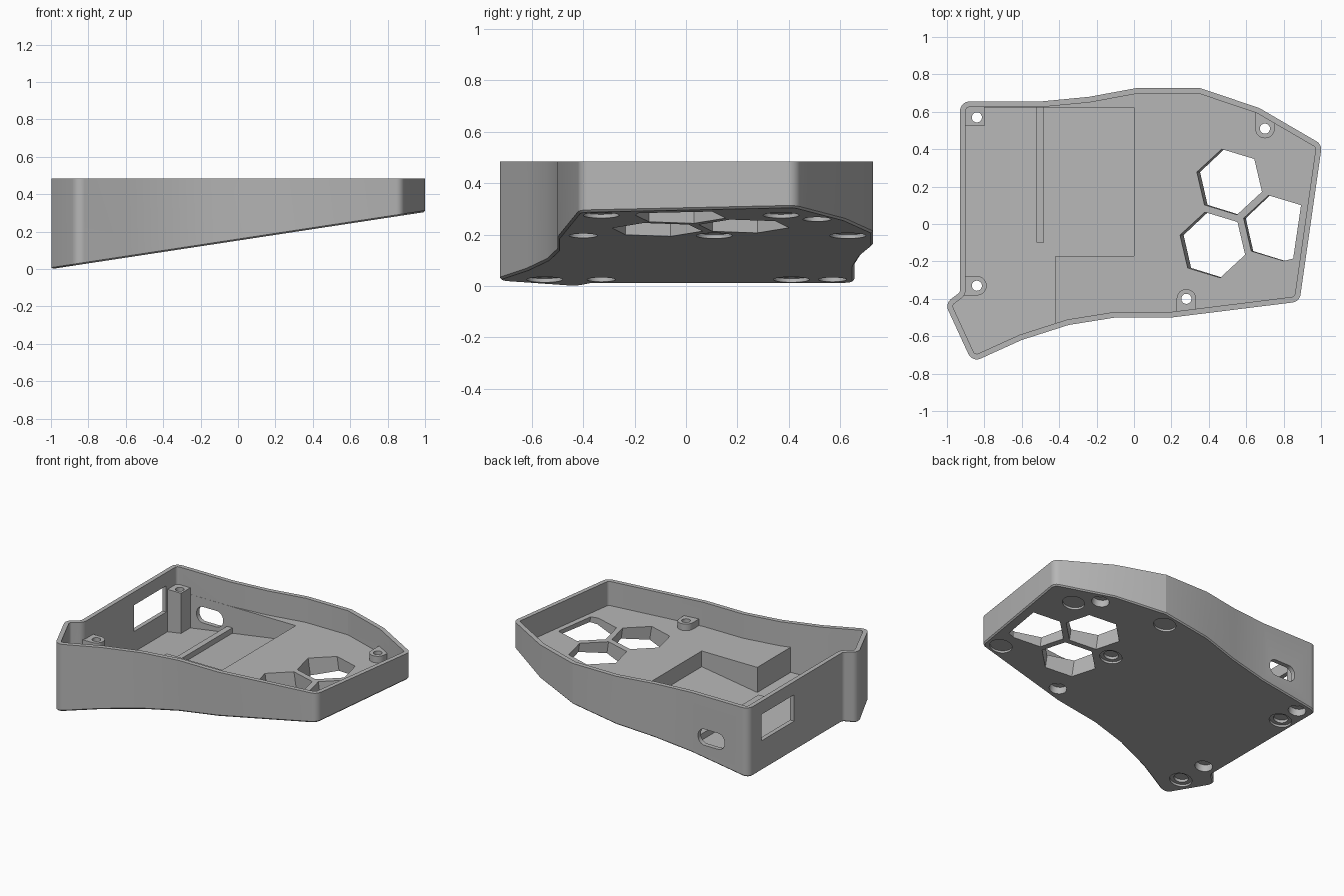
import bpy, bmesh
from math import atan, cos, sin, tan, pi, radians
from mathutils import Matrix, Vector

cube = bpy.data.objects.get("Cube")
if cube:
    bpy.data.objects.remove(cube)

SLOPE, TOP, FLOOR, POST, WALL = 0.1525, 0.485, 0.32, 0.365, 0.03
TILT = Matrix.Rotation(-atan(SLOPE), 4, 'Y')

grey = bpy.data.materials.new("plain_grey")
grey.use_nodes = True
grey.diffuse_color = (0.47, 0.47, 0.47, 1)
grey.node_tree.nodes["Principled BSDF"].inputs["Base Color"].default_value = grey.diffuse_color


def under(x, rise=0.0):
    """Height of the sloped underside, plus a rise."""
    return SLOPE * (x + 1) + rise


def turns(pts):
    """Corner, directions in and out, and turning angle (clockwise is positive)."""
    for i, p in enumerate(pts):
        p = Vector(p)
        a = (p - Vector(pts[i - 1])).normalized()
        b = (Vector(pts[(i + 1) % len(pts)]) - p).normalized()
        yield p, a, b, a.angle_signed(b)


def inset(pts, d):
    """Move a clockwise outline inwards."""
    out = []
    for p, a, b, t in turns(pts):
        n = Vector((a.y + b.y, -a.x - b.x)).normalized()
        out.append(p + n * d / cos(t / 2))
    return out


def rounded(pts, convex, concave=None, steps=8):
    """Fillet the sharp corners of a clockwise outline."""
    out = []
    for p, a, b, t in turns(pts):
        if abs(t) < radians(25):
            out.append(p)
            continue
        r = convex if t > 0 or concave is None else concave
        start = p - a * r * tan(abs(t) / 2)
        side = Vector((a.y, -a.x)) * (1 if t > 0 else -1)
        centre = start + side * r
        for k in range(steps + 1):
            out.append(centre + Matrix.Rotation(-t * k / steps, 2) @ (start - centre))
    return out


def circle(r, n=32, turn=0.0):
    return [(r * cos(turn + 2 * pi * k / n), r * sin(turn + 2 * pi * k / n)) for k in range(n)]


def rect(w, h):
    return [(-w, -h), (-w, h), (w, h), (w, -h)]


def prism(name, pts, low, high, matrix=Matrix(), edge=0.0):
    """Extrude an outline between two heights; low may be a function of x."""
    bm = bmesh.new()
    lows = [bm.verts.new((p[0], p[1], low(p[0]) if callable(low) else low)) for p in pts]
    highs = [bm.verts.new((p[0], p[1], high)) for p in pts]
    bottom = bm.faces.new(lows)
    bm.faces.new(highs[::-1])
    for i in range(len(pts)):
        bm.faces.new((lows[i - 1], highs[i - 1], highs[i], lows[i]))
    bmesh.ops.recalc_face_normals(bm, faces=bm.faces)
    if edge:
        bmesh.ops.bevel(bm, geom=bottom.edges[:], offset=edge, segments=1, affect='EDGES')
    bm.transform(matrix)
    mesh = bpy.data.meshes.new(name)
    bm.to_mesh(mesh)
    bm.free()
    mesh.materials.append(grey)
    obj = bpy.data.objects.new(name, mesh)
    bpy.context.collection.objects.link(obj)
    return obj


def combine(target, tool, operation):
    """Apply a boolean and discard the tool."""
    bpy.context.view_layer.objects.active = target
    mod = target.modifiers.new("cut", 'BOOLEAN')
    mod.operation, mod.object, mod.solver = operation, tool, 'EXACT'
    bpy.ops.object.modifier_apply(modifier=mod.name)
    bpy.data.objects.remove(tool)


def cut(*args, **kw):
    combine(tray, prism("cutter", *args, **kw), 'DIFFERENCE')


def add(*args):
    combine(tray, prism("addition", *args), 'UNION')


# Outer shell with a sloped underside
outline = [(-0.93, 0.655), (-0.5, 0.655), (-0.24, 0.68), (0.02, 0.728), (0.35, 0.728),
           (0.67, 0.62), (1.005, 0.425), (0.885, -0.415), (0.2, -0.5), (-0.1, -0.5),
           (-0.35, -0.54), (-0.6, -0.62), (-0.865, -0.74), (-1.01, -0.425), (-0.93, -0.365)]
tray = prism("case_tray", rounded(outline, 0.05, 0.03), under, TOP, edge=0.008)

# Level upper floor
inner = rounded(inset(outline, WALL), 0.02, 0.06)
cut(inner, FLOOR, 0.6)

# Deep pocket with a floor parallel to the underside
pocket_floor = lambda x: under(x, 0.06)
pocket = prism("pocket", inner, pocket_floor, 0.6)
region = [(-1.2, 0.624), (0, 0.624), (0, -0.17), (-0.42, -0.17), (-0.42, -1), (-1.2, -1)]
combine(pocket, prism("region", region, -1, 1), 'INTERSECT')
combine(tray, pocket, 'DIFFERENCE')

# Low rib across the pocket
rib = [(-0.52, -0.1), (-0.52, 0.635), (-0.48, 0.635), (-0.48, -0.1)]
add(rib, lambda x: under(x, 0.03), under(-0.5, 0.1))


# Screw posts, joined to the nearest wall
def post_outline(direction, left, right, r=0.052):
    arc = [(r * cos(pi * k / 12), -r * sin(pi * k / 12)) for k in range(13)]
    shape = arc + [(-r, left), (r, right)]
    return [Matrix.Rotation(radians(direction), 2) @ Vector(p) for p in shape]


posts = [((-0.84, -0.33), post_outline(90, 0.075, 0.075)),
         ((0.28, -0.40), post_outline(180, 0.08, 0.08)),
         ((0.70, 0.51), post_outline(0, 0.105, 0.045)),
         ((-0.84, 0.57), [(-0.065, -0.045), (-0.065, 0.06), (0.042, 0.06), (0.042, -0.045)])]
for (x, y), shape in posts:
    add([(x + p[0], y + p[1]) for p in shape], lambda x: under(x, 0.03), POST)
for (x, y), shape in posts:
    cut(circle(0.027), -0.5, 0.5, Matrix.Translation((x, y, 0.3)))
    cut(circle(0.055), -0.06, 0.05, Matrix.Translation((x, y, under(x))) @ TILT)

# Round foot recesses in the underside, some with a deeper centre
feet = [(-0.84, -0.55, 1), (-0.84, 0.41, 1), (0.28, 0.11, 1),
        (0.28, 0.63, 0), (0.80, -0.33, 0), (0.80, 0.37, 0)]
for x, y, deep in feet:
    place = Matrix.Translation((x, y, under(x))) @ TILT
    cut(circle(0.07), -0.05, 0.015, place)
    if deep:
        cut(circle(0.045), -0.05, 0.035, place)

# Hexagonal openings; the last one is trimmed beside the wall
for x, y, trimmed in [(0.51, 0.225, False), (0.42, -0.112, False), (0.76, -0.022, True)]:
    shape = circle(0.18, 6, radians(43))
    if trimmed:
        shape[5] = (0.09, -0.163)
    cut(shape, -0.25, 0.1, Matrix.Translation((x, y, FLOOR)) @ TILT)

# Rounded port slot in the back wall
cut(rounded(rect(0.1, 0.055), 0.05), -0.07, 0.07,
    Matrix.Translation((-0.65, 0.655, 0.205)) @ Matrix.Rotation(pi / 2, 4, 'X'))

# Rectangular window in the side wall
cut(rect(0.175, 0.09), -0.025, 0.06,
    Matrix.Translation((-0.93, 0.335, 0.305)) @ Matrix.Rotation(pi / 2, 4, 'Z')
    @ Matrix.Rotation(pi / 2, 4, 'X'))

# Smooth the rounded corners, keep hard edges
bpy.ops.object.select_all(action='DESELECT')
tray.select_set(True)
bpy.context.view_layer.objects.active = tray
bpy.ops.object.shade_smooth_by_angle(angle=radians(16))
